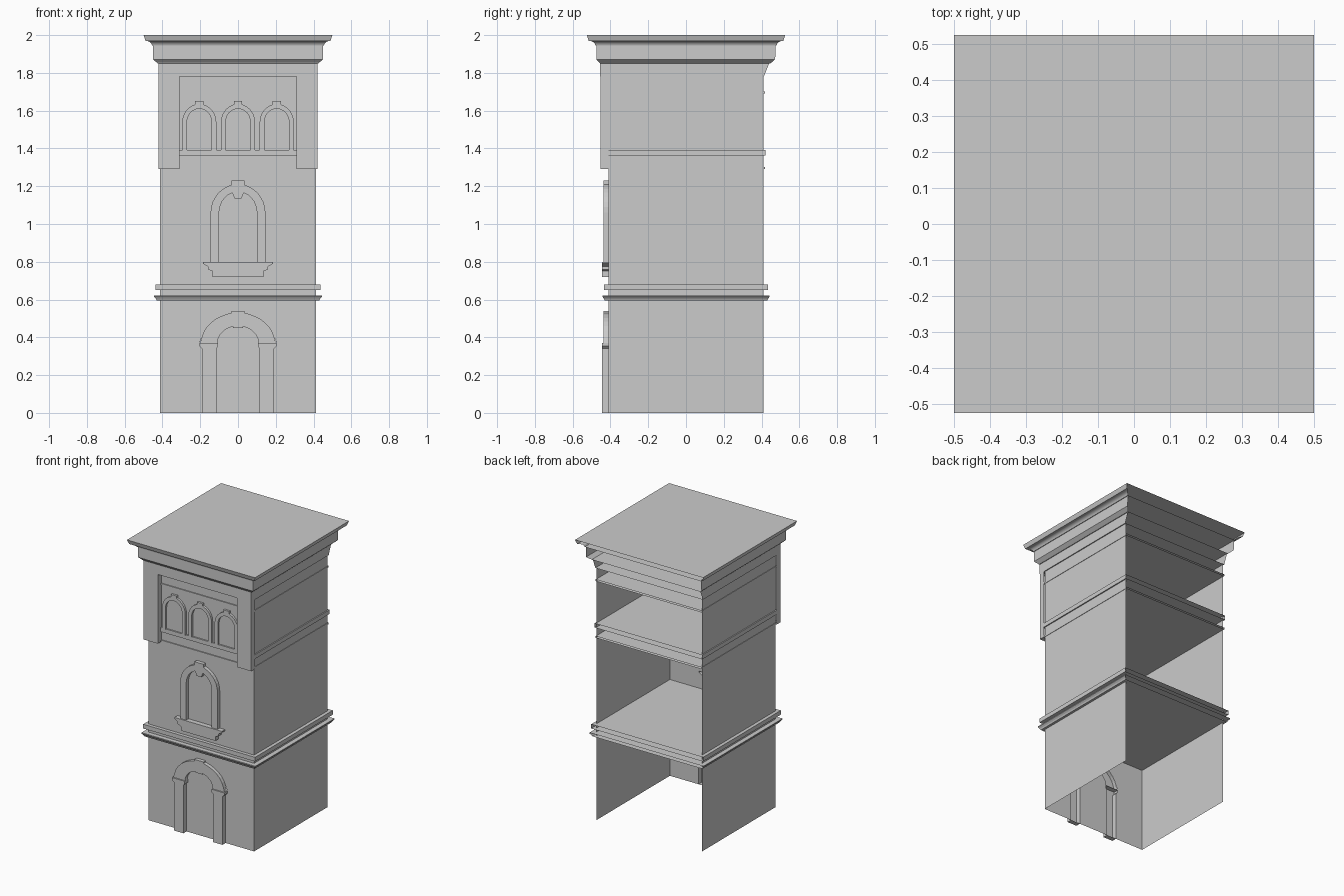
import bpy, bmesh
from math import sin, cos, pi

if "Cube" in bpy.data.objects:
    bpy.data.objects.remove(bpy.data.objects["Cube"])

HX, HY = 0.413, 0.41          # half width and half depth of the tower shaft


def finish(name, bm, smooth=False):
    bmesh.ops.remove_doubles(bm, verts=bm.verts, dist=1e-5)
    me = bpy.data.meshes.new(name)
    bm.to_mesh(me)
    bm.free()
    ob = bpy.data.objects.new(name, me)
    bpy.context.collection.objects.link(ob)
    if smooth:
        bpy.context.view_layer.objects.active = ob
        ob.select_set(True)
        bpy.ops.object.shade_smooth_by_angle()
        ob.select_set(False)
    return ob


def tier(name, rows, smooth=False):
    """Slab from rows (half x, front, back, z): capped, open at the back."""
    bm = bmesh.new()
    rings = [[bm.verts.new(p) for p in ((-h, b, z), (-h, -f, z), (h, -f, z), (h, b, z))]
             for h, f, b, z in rows]
    for lo, hi in zip(rings, rings[1:]):
        for i in range(3):
            bm.faces.new((lo[i], lo[i + 1], hi[i + 1], hi[i]))
    bm.faces.new(rings[0][::-1])
    bm.faces.new(rings[-1])
    return finish(name, bm, smooth)


def relief(name, shapes, y):
    """Outlines (x, z) raised from the front wall to y, open behind."""
    bm = bmesh.new()
    for pts in shapes:
        front = [bm.verts.new((x, y, z)) for x, z in pts]
        back = [bm.verts.new((x, -HY, z)) for x, z in pts]
        bm.faces.new(front)
        for i in range(len(pts)):
            j = (i + 1) % len(pts)
            bm.faces.new((front[i], back[i], back[j], front[j]))
    bmesh.ops.recalc_face_normals(bm, faces=bm.faces)
    return finish(name, bm)


def arc(rx, rz, zc, key, n=8):
    """Right half of an arch from springing up to the keystone edge."""
    pts = [(rx * cos(i * pi / 2 / n), zc + rz * sin(i * pi / 2 / n)) for i in range(n)]
    return [p for p in pts if p[0] > key + 0.004]


def mirrored(half):
    """Right half, bottom to top, continued down the left side."""
    return half + [(-x, z) for x, z in reversed(half)]


def shift(pts, dx):
    return [(x + dx, z) for x, z in pts]


# outlines of the door, window and small arcade windows
door_out = [(0.20, 0.37)] + arc(0.195, 0.16, 0.37, 0.035)[1:] + [(0.035, 0.53), (0.035, 0.54)]
door_in = [(0.105, 0.37)] + arc(0.11, 0.095, 0.365, 0.028)[1:] + [(0.028, 0.458), (0.025, 0.45)]
pier_out = [(0.19, 0), (0.19, 0.34), (0.205, 0.355), (0.205, 0.37)]
pier_in = [(0.115, 0), (0.115, 0.34), (0.105, 0.35), (0.105, 0.37)]
win_out = [(0.145, 0.80)] + arc(0.145, 0.15, 1.06, 0.035) + [(0.035, 1.208), (0.035, 1.23)]
win_in = [(0.10, 0.80)] + arc(0.10, 0.11, 1.06, 0.03) + [(0.03, 1.165), (0.018, 1.135)]
sill = [(0.135, 0.72), (0.135, 0.75), (0.16, 0.76), (0.16, 0.775), (0.185, 0.79), (0.185, 0.80)]
small_out = [(0.09, 1.39)] + arc(0.09, 0.095, 1.54, 0.022) + [(0.022, 1.633), (0.022, 1.65)]
small_in = [(0.065, 1.39)] + arc(0.065, 0.07, 1.54, 0.0) + [(0.001, 1.61)]
centres = (-0.205, 0, 0.205)

# front wall, cut out where the surrounds stand, with the panels inside them
bm = bmesh.new()
door_edge = mirrored(pier_out + door_out[1:])
loops = [[(HX, 0), (HX, 1.78), (-HX, 1.78), (-HX, 0)] + door_edge[::-1],
         mirrored(sill + win_out)]
loops += [shift(mirrored(small_out), c) for c in centres]
edges = []
for pts in loops:
    vs = [bm.verts.new((x, -HY, z)) for x, z in pts]
    edges += [bm.edges.new((vs[i - 1], vs[i])) for i in range(len(vs))]
bmesh.ops.triangle_fill(bm, use_beauty=True, use_dissolve=False, edges=edges,
                        normal=(0, -1, 0))
panels = [mirrored(pier_in + door_in[1:]), mirrored(win_in)]
panels += [shift(mirrored(small_in), c) for c in centres]
for pts in panels:
    bm.faces.new([bm.verts.new((x, -HY, z)) for x, z in pts])
finish("front_wall", bm)

# side walls, the back stays open
for side, s in (("left", -1), ("right", 1)):
    bm = bmesh.new()
    bm.faces.new([bm.verts.new((s * HX, y * s, z))
                  for y, z in ((-HY, 0), (HY, 0), (HY, 1.78), (-HY, 1.78))])
    finish(side + "_wall", bm)

# door surround: two piers with capitals carrying an arch
pier = pier_out + pier_in[::-1]
relief("door_piers", [pier, [(-x, z) for x, z in pier]], -0.445)
relief("door_arch", [mirrored(door_out) + mirrored(door_in)[::-1]], -0.436)

# middle window surround and its stepped sill
relief("window_surround", [mirrored(win_out) + mirrored(win_in)[::-1]], -0.436)
relief("window_sill", [mirrored(sill)], -0.445)

# arcade of three small windows
arcade = mirrored(small_out) + mirrored(small_in)[::-1]
relief("arcade_windows", [shift(arcade, c) for c in centres], -0.425)

# corner pilasters of the top storey
for side, s in (("left", -1), ("right", 1)):
    relief(side + "_pilaster", [[(s * 0.31, 1.29), (s * 0.42, 1.29),
                                 (s * 0.42, 1.78), (s * 0.31, 1.78)]], -0.452)

# belt courses, which also form the floors
tier("lower_belt_moulding", [(0.43, 0.43, 0.43, 0.595), (0.435, 0.435, 0.435, 0.605),
                             (0.445, 0.442, 0.442, 0.615), (0.445, 0.442, 0.442, 0.622)])
tier("lower_belt", [(0.437, 0.434, 0.434, z) for z in (0.65, 0.68)])
tier("upper_belt_thin", [(0.416, 0.417, 0.417, z) for z in (1.29, 1.302)])
tier("upper_belt", [(0.421, 0.42, 0.42, z) for z in (1.362, 1.392)])
tier("frieze_fillet", [(0.416, 0.417, 0.417, z) for z in (1.69, 1.702)])

# cornice: frieze, main band, flared eave
tier("frieze", [(0.42, 0.455, 0.412, 1.78), (0.42, 0.455, 0.44, 1.85)])
tier("cornice_band", [(0.425, 0.455, 0.445, 1.85), (0.433, 0.46, 0.455, 1.857),
                      (0.45, 0.475, 0.472, 1.872), (0.45, 0.475, 0.475, 1.945)])
cove = [(0.455 + 0.035 * (1 - cos(t)), 1.945 + 0.025 * sin(t))
        for t in (i * pi / 8 for i in range(5))]
tier("roof_eave", [(h, h + 0.025, h + 0.025, z) for h, z in cove + [(0.5, 2.0)]], smooth=True)
